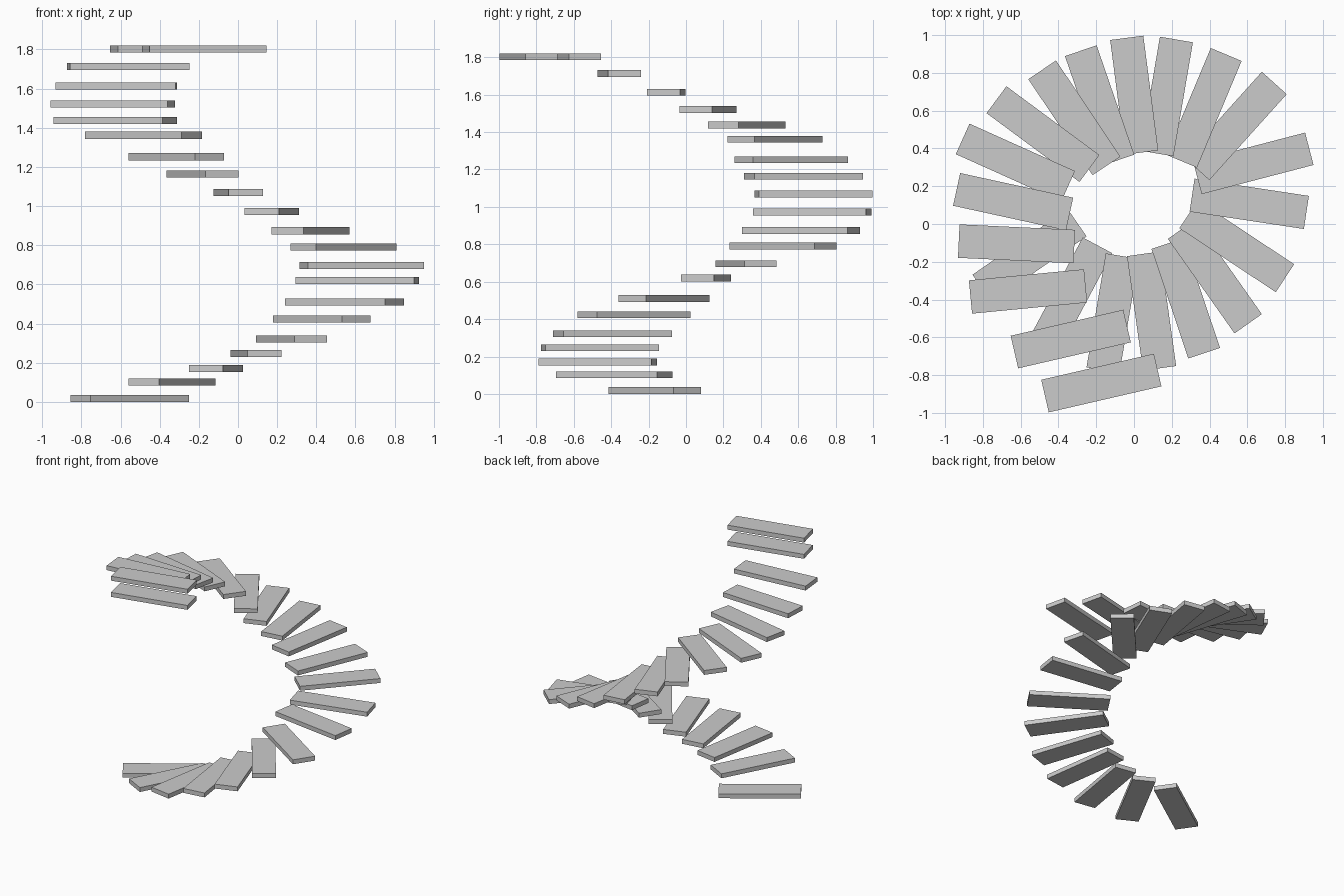
import bpy
import bmesh
from math import radians
from mathutils import Matrix

LENGTH, WIDTH, THICK = 0.612, 0.177, 0.036

# each tread: centre x, y, z and heading in degrees (hand-set, irregular winding)
TREADS = [
    (-0.553, -0.167, 0.018, 214.7),
    (-0.337, -0.383, 0.102, 242),
    (-0.113, -0.472, 0.171, 260.4),
    (0.093, -0.461, 0.247, 278),
    (0.274, -0.394, 0.322, 288.6),
    (0.428, -0.278, 0.423, 305.2),
    (0.544, -0.118, 0.510, 326.5),
    (0.610, 0.107, 0.620, 351.4),
    (0.632, 0.321, 0.696, 14.6),
    (0.538, 0.519, 0.791, 48),
    (0.370, 0.615, 0.874, 67.3),
    (0.173, 0.675, 0.973, 80.3),
    (0.001, 0.682, 1.069, 97.4),
    (-0.182, 0.628, 1.164, 109),
    (-0.316, 0.562, 1.252, 123.8),
    (-0.482, 0.476, 1.362, 143.5),
    (-0.628, 0.325, 1.438, 155.8),
    (-0.640, 0.118, 1.521, 167.7),
    (-0.622, -0.105, 1.613, 177.3),
    (-0.561, -0.357, 1.713, 185.5),
]

# two level boards that form the top landing
LANDING = [
    (-0.335, -0.609, 1.802, 193),
    (-0.173, -0.842, 1.802, 193),
]

# shared plank mesh
plank = bpy.data.meshes.new("plank")
bm = bmesh.new()
bmesh.ops.create_cube(bm, size=1)
bmesh.ops.scale(bm, vec=(LENGTH, WIDTH, THICK), verts=bm.verts)
bm.to_mesh(plank)
bm.free()


def place(name, x, y, z, heading):
    ob = bpy.data.objects.new(name, plank)
    ob.matrix_world = Matrix.Translation((x, y, z)) @ Matrix.Rotation(radians(heading), 4, 'Z')
    bpy.context.collection.objects.link(ob)


for i, t in enumerate(TREADS, 1):
    place(f"stair_tread_{i:02d}", *t)
for i, t in enumerate(LANDING, 1):
    place(f"landing_board_{i}", *t)
